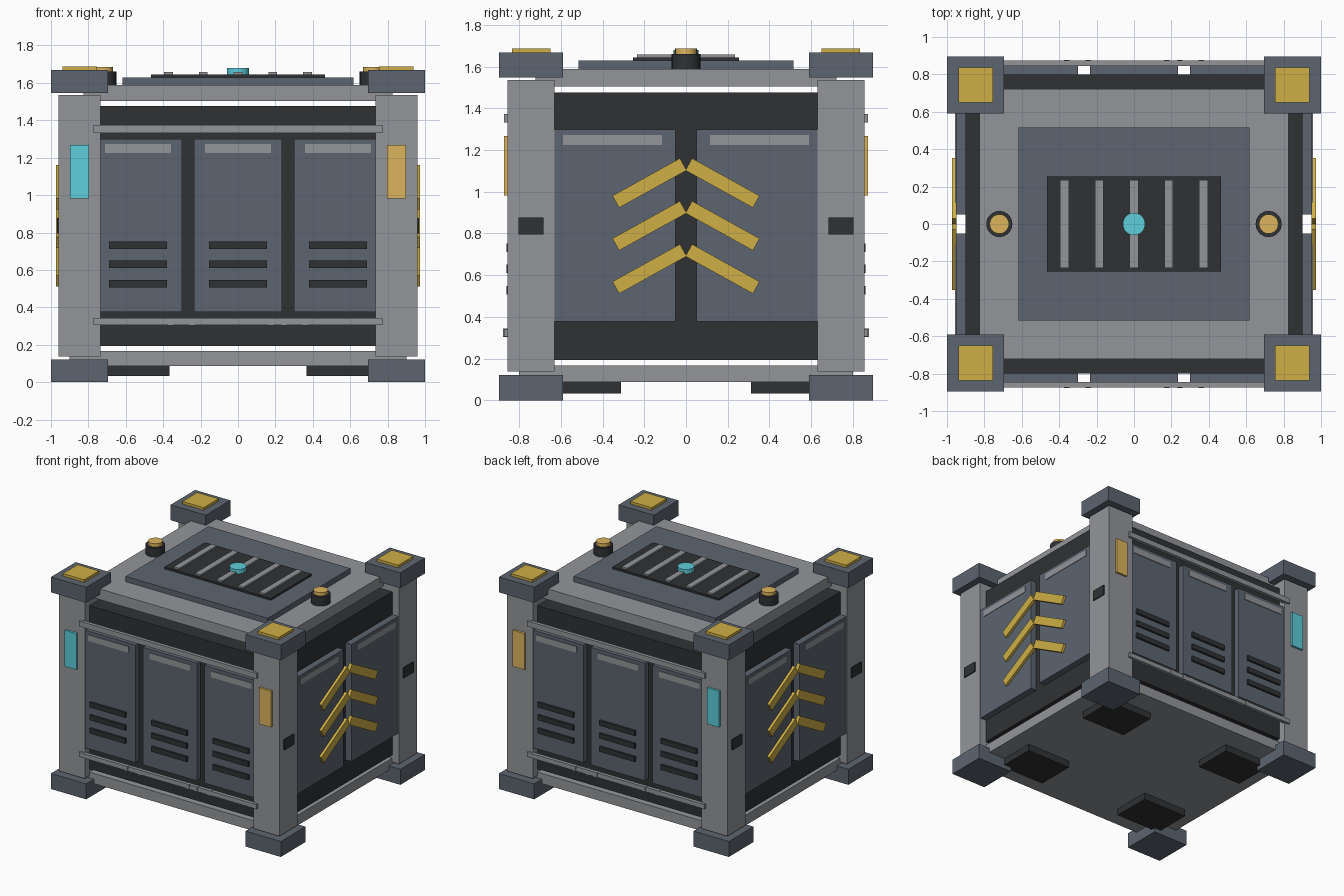
import bpy
from math import radians

if "Cube" in bpy.data.objects:
    bpy.data.objects.remove(bpy.data.objects["Cube"])


def material(name, rgb):
    m = bpy.data.materials.new(name)
    m.diffuse_color = (*rgb, 1)
    m.use_nodes = True
    m.node_tree.nodes["Principled BSDF"].inputs["Base Color"].default_value = m.diffuse_color
    return m


GREY = material("light_grey", (0.29, 0.30, 0.32))
SLATE = material("slate", (0.11, 0.13, 0.16))
DARK = material("dark", (0.028, 0.031, 0.034))
YELLOW = material("yellow", (0.62, 0.43, 0.06))
AMBER = material("amber", (0.72, 0.46, 0.11))
CYAN = material("cyan", (0.11, 0.62, 0.71))


def box(name, x, y, z, mat, tilt=0):
    """Box from (min, max) ranges, optionally tilted about x."""
    c = [(a + b) / 2 for a, b in (x, y, z)]
    bpy.ops.mesh.primitive_cube_add(size=1, location=c)
    o = bpy.context.object
    o.name = name
    size = [abs(b - a) for a, b in (x, y, z)]
    for v in o.data.vertices:
        v.co = [v.co[i] * size[i] for i in range(3)]
    o.rotation_euler.x = tilt
    o.data.materials.append(mat)
    return o


def mid(c, w):
    return (c - w / 2, c + w / 2)


def side(s, a, b):
    return tuple(sorted((s * a, s * b)))


def disc(name, x, r, z0, z1, mat):
    bpy.ops.mesh.primitive_cylinder_add(vertices=20, radius=r, depth=z1 - z0,
                                        location=(x, 0, (z0 + z1) / 2))
    o = bpy.context.object
    o.name = name
    o.data.materials.append(mat)
    bpy.ops.object.shade_smooth_by_angle()


# Main body, base and lid
box("base_plate", (-0.9, 0.9), (-0.8, 0.8), (0.087, 0.167), GREY)
box("body_core", (-0.902, 0.902), (-0.8, 0.8), (0.193, 1.477), DARK)
box("lid_plate", (-0.825, 0.825), (-0.722, 0.722), (1.504, 1.588), GREY)
box("lid_panel", (-0.618, 0.618), (-0.515, 0.515), (1.588, 1.63), SLATE)

# Lid vent with slats and central light
box("vent_bed", (-0.464, 0.464), (-0.254, 0.254), (1.63, 1.645), DARK)
for i in range(-2, 3):
    box("vent_slat", mid(i * 0.186, 0.047), (-0.235, 0.235), (1.64, 1.658), GREY)
disc("lid_light", 0, 0.06, 1.645, 1.68, CYAN)

for sx in (-1, 1):
    # Lid beacons
    disc("beacon_base", sx * 0.72, 0.07, 1.585, 1.66, DARK)
    disc("beacon_lamp", sx * 0.72, 0.052, 1.66, 1.686, AMBER)

    for sy in (-1, 1):
        # Corner feet, posts and caps
        cx, cy = sx * 0.847, sy * 0.743
        box("corner_foot", mid(cx, 0.306), mid(cy, 0.306), (0, 0.122), SLATE)
        box("corner_post", mid(cx, 0.225), mid(cy, 0.225), (0.137, 1.535), GREY)
        box("corner_cap", mid(cx, 0.306), mid(cy, 0.306), (1.547, 1.668), SLATE)
        box("cap_pad", mid(cx, 0.185), mid(cy, 0.185), (1.668, 1.688), YELLOW)
        # Post lights and latches
        box("post_light", mid(cx, 0.102), side(sy, 0.85, 0.873), (0.983, 1.268),
            AMBER if sx > 0 else CYAN)
        box("post_latch", side(sx, 0.95, 0.968), mid(cy, 0.12), (0.795, 0.877), DARK)
        # Skid pads below the base
        box("skid_pad", mid(sx * 0.56, 0.39), mid(sy * 0.467, 0.31), (0.033, 0.09), DARK)
        # Side panels
        box("side_panel", side(sx, 0.9, 0.953), mid(sy * 0.35, 0.6), (0.377, 1.298), SLATE)
        box("side_label", side(sx, 0.945, 0.957), mid(sy * 0.352, 0.475), (1.225, 1.273), GREY)
        # Chevron bars
        for z in (1.042, 0.837, 0.63):
            box("chevron_bar", side(sx, 0.948, 0.973), mid(sy * 0.175, 0.37),
                mid(z, 0.066), YELLOW, tilt=radians(-29 * sy))

for sy in (-1, 1):
    # Front and back panels with labels and slots
    for i in (-1, 0, 1):
        cx = i * 0.535
        box("front_panel", mid(cx, 0.47), side(sy, 0.795, 0.845), (0.375, 1.3), SLATE)
        box("panel_label", mid(cx, 0.352), side(sy, 0.84, 0.85), (1.225, 1.273), GREY)
        for z in (0.732, 0.631, 0.527):
            box("panel_slot", mid(cx, 0.31), side(sy, 0.84, 0.861), mid(z, 0.04), DARK)
    # Horizontal rails and clips
    box("upper_rail", (-0.773, 0.773), side(sy, 0.845, 0.873), (1.332, 1.374), GREY)
    box("lower_rail", (-0.773, 0.773), side(sy, 0.845, 0.873), (0.306, 0.342), GREY)
    for x in (-0.36, -0.245, 0.175, 0.245, 0.36):
        box("rail_clip", mid(x, 0.028), side(sy, 0.845, 0.877), (0.304, 0.344), GREY)
